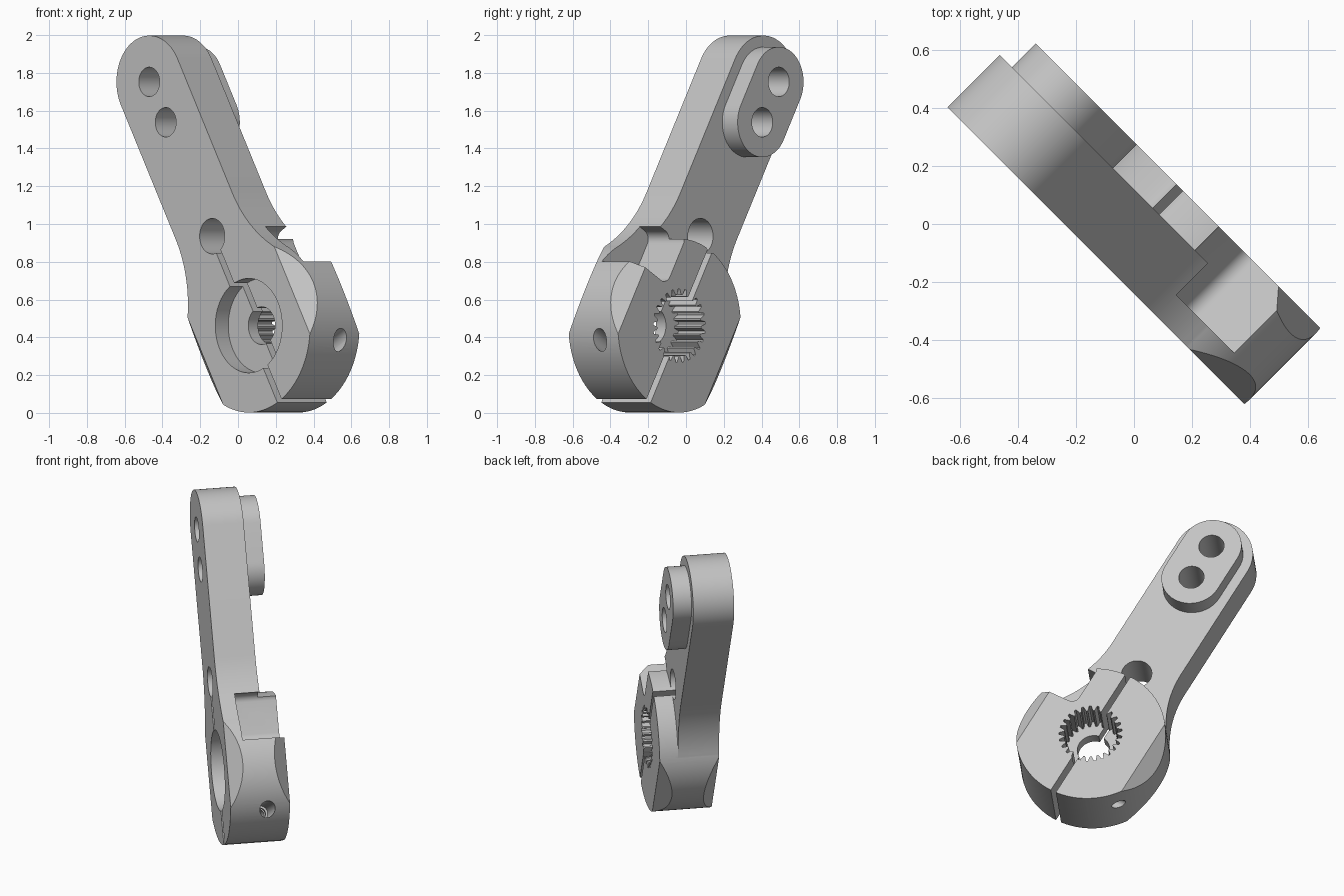
import bpy, bmesh
from math import sin, cos, pi, atan2, sqrt, radians
from mathutils import Matrix, Vector

cube = bpy.data.objects.get("Cube")
if cube:
    bpy.data.objects.remove(cube, do_unlink=True)

# Local frame: X across the arm, Y along the arm from the hub, Z toward the front face
FRONT, ARM_BACK, BACK = 0.17, -0.085, -0.2
HUB_R, ARM_R, BOSS_R, FILLET = 0.46, 0.245, 0.185, 0.7
TIP, TIP_2, RELIEF = 1.49, 1.243, 0.547
FLAT = 0.375
SCREW_Y, SCREW_Z = 0.29, -0.06

metal = bpy.data.materials.new("light grey metal")
metal.use_nodes = True
GREY = (0.55, 0.55, 0.55, 1)
metal.diffuse_color = GREY
metal.node_tree.nodes["Principled BSDF"].inputs["Base Color"].default_value = GREY


def make(name, bm):
    bmesh.ops.recalc_face_normals(bm, faces=bm.faces)
    mesh = bpy.data.meshes.new(name)
    bm.to_mesh(mesh)
    bm.free()
    obj = bpy.data.objects.new(name, mesh)
    bpy.context.collection.objects.link(obj)
    mesh.materials.append(metal)
    return obj


def prism(name, points, z0, z1, matrix=Matrix()):
    bm = bmesh.new()
    base = bm.faces.new([bm.verts.new((x, y, z0)) for x, y in points])
    top = bmesh.ops.extrude_face_region(bm, geom=[base])["geom"]
    bmesh.ops.translate(bm, verts=[v for v in top if isinstance(v, bmesh.types.BMVert)],
                        vec=(0, 0, z1 - z0))
    bm.transform(matrix)
    return make(name, bm)


def arc(cx, cy, r, start, end, n):
    return [(cx + r * cos(start + (end - start) * i / n),
             cy + r * sin(start + (end - start) * i / n)) for i in range(n + 1)]


def disc(r, cy=0, n=48):
    return arc(0, cy, r, 0, 2 * pi, n)[:-1]


def box(name, size, matrix):
    bm = bmesh.new()
    bmesh.ops.create_cube(bm, size=1)
    bm.transform(matrix @ Matrix.Diagonal((*size, 1)))
    return make(name, bm)


def combine(body, other, operation="DIFFERENCE"):
    mod = body.modifiers.new("shape", "BOOLEAN")
    mod.operation, mod.solver, mod.object = operation, "EXACT", other
    bpy.context.view_layer.objects.active = body
    bpy.ops.object.modifier_apply(modifier=mod.name)
    bpy.data.objects.remove(other, do_unlink=True)


# Round hub
body = prism("clamp_arm", disc(HUB_R, n=128), BACK, FRONT)

# Arm flaring into the hub with tangent fillets
fx = ARM_R + FILLET
fy = sqrt((HUB_R + FILLET) ** 2 - fx ** 2)
flare = arc(fx, fy, FILLET, pi + atan2(fy, fx), pi, 20)
flare[0] = (flare[0][0] * 0.997, flare[0][1] * 0.997)
side = [(0.25, 0)] + flare
outline = side + arc(0, TIP, ARM_R, 0, pi, 40) + [(-x, y) for x, y in reversed(side)]
combine(body, prism("arm", outline, ARM_BACK, FRONT), "UNION")

# Raised pad on the back of the tip
pad = arc(0, TIP, BOSS_R, 0, pi, 32) + arc(0, TIP_2, BOSS_R, pi, 2 * pi, 32)
combine(body, prism("pad", pad, BACK, 0), "UNION")

# Angled flats on the four hub edges
for sx in (1, -1):
    for z, sz in ((FRONT, 1), (BACK, -1)):
        centre = Vector((sx * FLAT, 0, z)) + 0.2 / sqrt(2) * Vector((sx, 0, sz))
        combine(body, box("flat", (0.4, 1.2, 0.4),
                          Matrix.Translation(centre) @ Matrix.Rotation(pi / 4, 4, "Y")))

# Screw pockets and screw holes, repeated half a turn around the hub
x0, y0, y1, r = 0.19, 0.14, 0.44, 0.05
pocket = [(0.8, y0), (0.8, y1)] + arc(x0 + r, y1 - r, r, pi / 2, pi, 8) \
    + arc(x0 + r, y0 + r, r, pi, 1.5 * pi, 8)
for turn in (0, pi):
    spin = Matrix.Rotation(turn, 4, "Z")
    combine(body, prism("pocket", pocket, -0.3, 0.07, spin))
    along = spin @ Matrix.Translation((0, SCREW_Y, SCREW_Z)) @ Matrix.Rotation(pi / 2, 4, "Y")
    combine(body, prism("screw_hole", disc(0.035, n=24), -0.1, 0.5, along))
    combine(body, prism("thread_hole", disc(0.048, n=24), -0.6, -0.05, along))

# Tip holes and the relief hole at the end of the slit
for y, hole_r in ((TIP, 0.078), (TIP_2, 0.078), (RELIEF, 0.094)):
    combine(body, prism("hole", disc(hole_r, y), -0.4, 0.4))

# Front recess, centre bore and toothed socket
combine(body, prism("recess", disc(0.25, n=72), 0.073, 0.4))
combine(body, prism("bore", disc(0.1), -0.1, 0.2))
TEETH = 25
socket = []
for i in range(TEETH * 4):
    a = 2 * pi * i / (TEETH * 4)
    rad = 0.195 if i % 4 < 2 else 0.163
    socket.append((rad * cos(a), rad * sin(a)))
combine(body, prism("socket", socket, -0.4, 0))

# Clamping slit
combine(body, box("slit", (0.036, 0.6 + RELIEF, 1),
                  Matrix.Translation((0, (RELIEF - 0.6) / 2, 0))))

# Tilt the arm and stand it diagonally
across = Vector((1, -1, 0)).normalized()
front = Vector((-1, -1, 0)).normalized()
up = Vector((0, 0, 1))
t = radians(30)
axis_x = across * cos(t) + up * sin(t)
axis_y = up * cos(t) - across * sin(t)
place = Matrix((axis_x, axis_y, front)).transposed().to_4x4()
place.translation = across * 0.25 + up * 0.462
body.data.transform(place)
body.data.update()

for obj in bpy.context.selected_objects:
    obj.select_set(False)
body.select_set(True)
bpy.context.view_layer.objects.active = body
bpy.ops.object.shade_smooth_by_angle(angle=radians(25))
